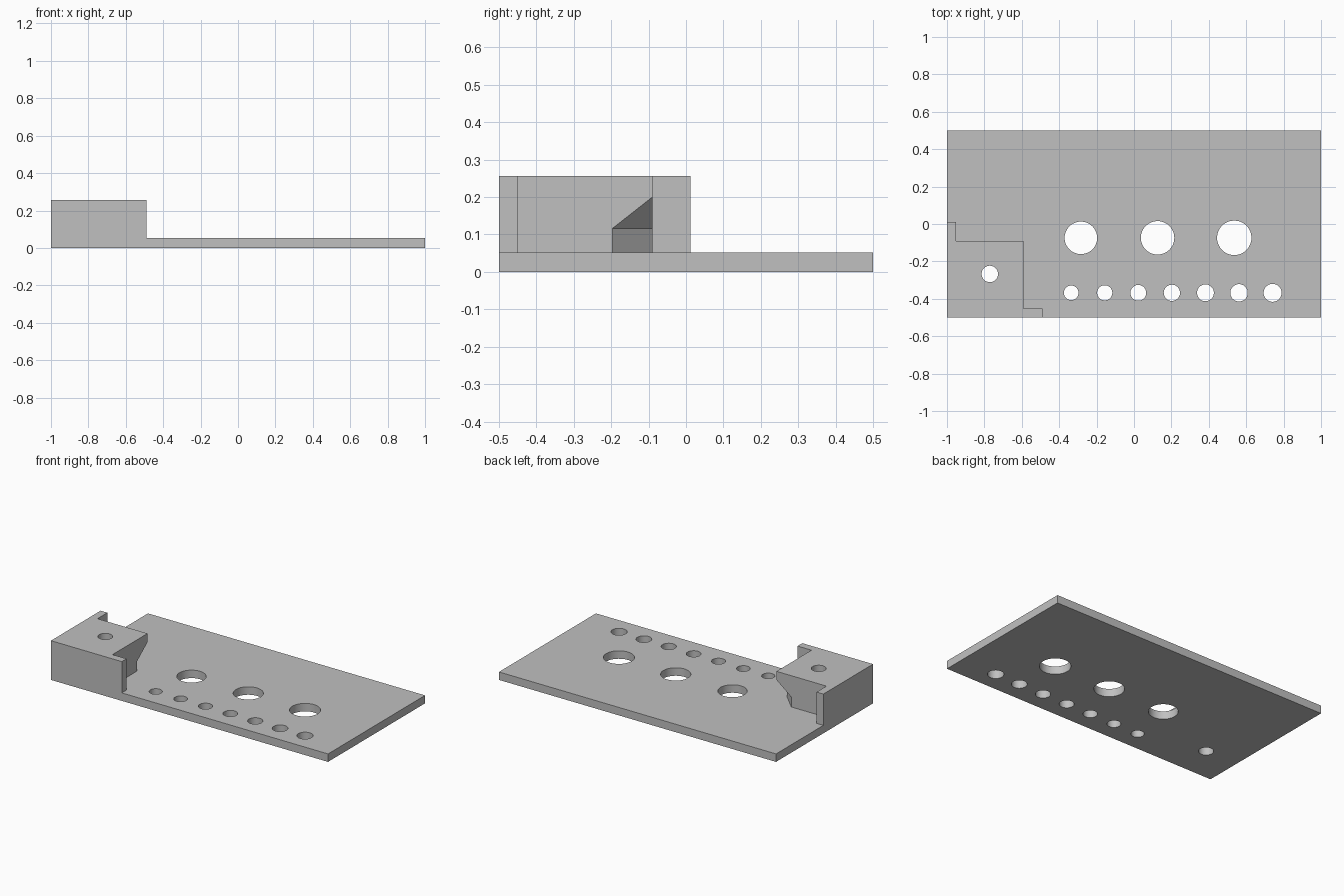
import bpy, bmesh, math

if "Cube" in bpy.data.objects:
    bpy.data.objects.remove(bpy.data.objects["Cube"])

grey = bpy.data.materials.new("plain grey")
grey.diffuse_color = (0.53, 0.53, 0.53, 1)
grey.use_nodes = True
grey.node_tree.nodes["Principled BSDF"].inputs["Base Color"].default_value = grey.diffuse_color


def solid(name, bottom, top):
    """Closed prism between two matching rings of points."""
    bm = bmesh.new()
    low = [bm.verts.new(p) for p in bottom]
    high = [bm.verts.new(p) for p in top]
    bm.faces.new(low)
    bm.faces.new(high)
    n = len(low)
    for i in range(n):
        j = (i + 1) % n
        bm.faces.new((low[i], low[j], high[j], high[i]))
    bmesh.ops.recalc_face_normals(bm, faces=bm.faces[:])
    mesh = bpy.data.meshes.new(name)
    bm.to_mesh(mesh)
    bm.free()
    mesh.materials.append(grey)
    obj = bpy.data.objects.new(name, mesh)
    bpy.context.collection.objects.link(obj)
    return obj


def prism(name, outline, z0, z1):
    return solid(name, [(x, y, z0) for x, y in outline],
                 [(x, y, z1) for x, y in outline])


def cut(target, cutter):
    mod = target.modifiers.new("cut", 'BOOLEAN')
    mod.operation = 'DIFFERENCE'
    mod.solver = 'EXACT'
    mod.object = cutter
    bpy.context.view_layer.objects.active = target
    bpy.ops.object.modifier_apply(modifier=mod.name)
    bpy.data.objects.remove(cutter, do_unlink=True)


PLATE, TOP = 0.052, 0.256
BX, BY = -0.59, -0.09          # inner corner of the raised block

# full-height blank, lowered everywhere except the corner block and its two lips
base = prism("base_plate_with_corner_block",
             [(-1, -0.5), (1, -0.5), (1, 0.5), (-1, 0.5)], 0, TOP)
cut(base, prism("step_cutter", [
    (-1.1, 0.012), (-0.951, 0.012), (-0.951, BY), (BX, BY), (BX, -0.451),
    (-0.489, -0.451), (-0.489, -0.6), (1.1, -0.6), (1.1, 0.6), (-1.1, 0.6)],
    PLATE, 0.5))

# undercut corner: vertical chamfer below, sloped overhang above
d, e, z_low, rise = 0.107, 0.03, 0.116, 0.084
tri = [(BX + e, BY - d - e), (BX + e, BY + e), (BX - d - e, BY + e)]
z_corner = z_low + rise * (1 + 2 * e / d)
cut(base, solid("undercut_cutter", [(x, y, PLATE) for x, y in tri],
                [(x, y, z) for (x, y), z in zip(tri, (z_low, z_corner, z_low))]))

# through holes: block hole, three large holes, a row of seven small holes
holes = [(-0.771, -0.267, 0.044)]
holes += [(-0.284 + 0.41 * i, -0.074, 0.087 + 0.0025 * i) for i in range(3)]
holes += [(-0.336 + 0.1795 * i, -0.368, 0.039 + 0.0015 * i) for i in range(7)]
for x, y, r in holes:
    ring = [(x + r * math.cos(math.tau * k / 48), y + r * math.sin(math.tau * k / 48))
            for k in range(48)]
    cut(base, prism("hole_cutter", ring, -0.1, 0.5))

bpy.ops.object.select_all(action='DESELECT')
base.select_set(True)
bpy.context.view_layer.objects.active = base
bpy.ops.object.shade_smooth_by_angle(angle=math.radians(30))
